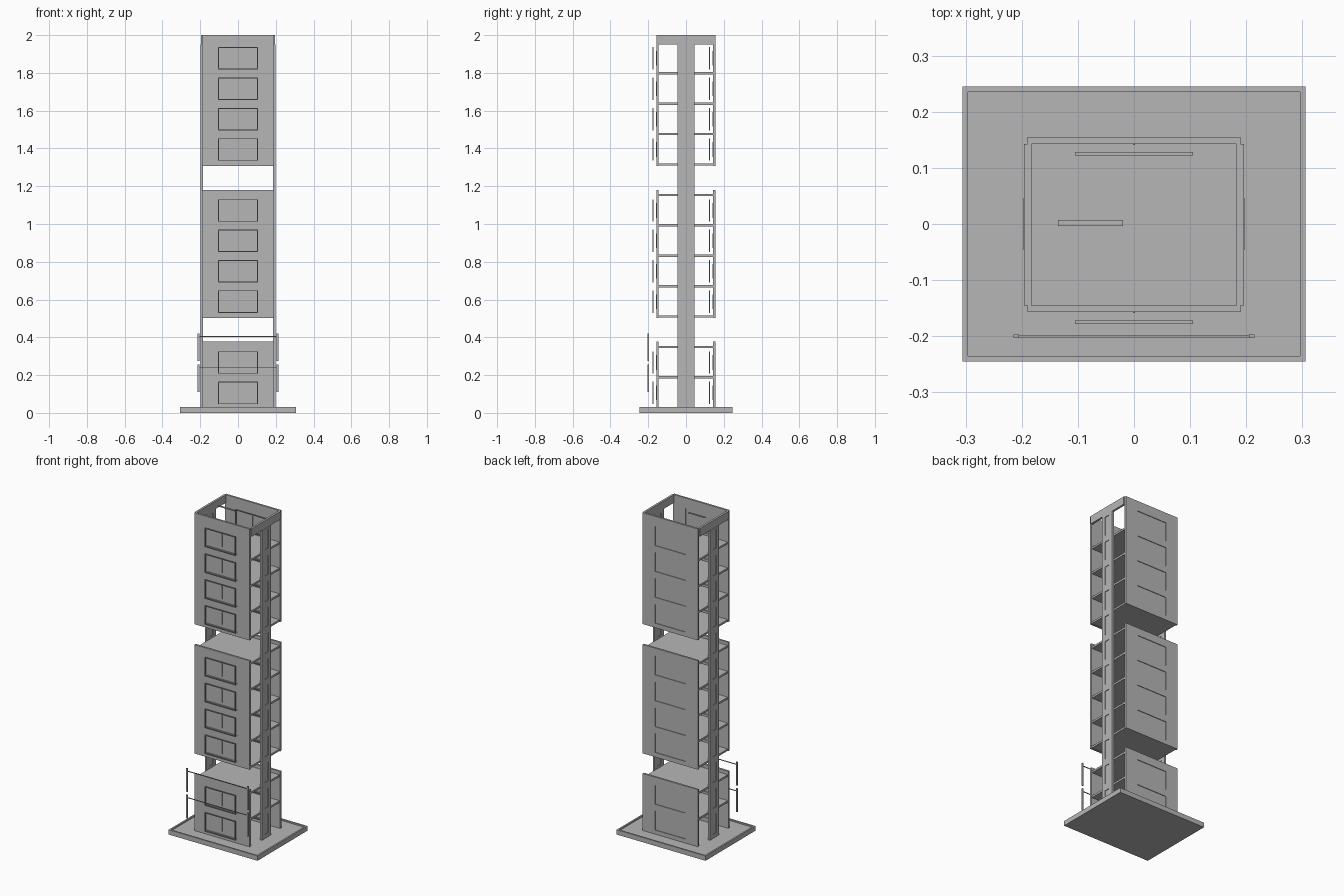
import bpy, bmesh
from math import radians
from mathutils import Matrix, Vector

cube = bpy.data.objects.get("Cube")
if cube:
    bpy.data.objects.remove(cube)

GREY = (0.47, 0.47, 0.47, 1)
grey = bpy.data.materials.new("concrete grey")
grey.use_nodes = True
grey.diffuse_color = GREY
grey.node_tree.nodes["Principled BSDF"].inputs["Base Color"].default_value = GREY

STOREY = 0.161
BASE_TOP = 0.03
SILL, HEAD = 0.02, 0.138      # opening limits above each floor
WALL = 0.012


def floor_z(i):
    return BASE_TOP - 0.003 + i * STOREY


def finish(name, bm, matrix=None):
    bmesh.ops.recalc_face_normals(bm, faces=bm.faces)
    mesh = bpy.data.meshes.new(name)
    bm.to_mesh(mesh)
    bm.free()
    mesh.materials.append(grey)
    obj = bpy.data.objects.new(name, mesh)
    if matrix:
        obj.matrix_world = matrix
    bpy.context.collection.objects.link(obj)
    return obj


def add_box(bm, x, y, z):
    lo, hi = Vector((x[0], y[0], z[0])), Vector((x[1], y[1], z[1]))
    m = Matrix.Translation((lo + hi) / 2) @ Matrix.Diagonal((*(hi - lo), 1))
    bmesh.ops.create_cube(bm, size=1, matrix=m)


def boxes(name, specs):
    bm = bmesh.new()
    for spec in specs:
        add_box(bm, *spec)
    return finish(name, bm)


def panel(name, half, opening, z0, z1, floors, thick, matrix):
    """Upright slab with a shallow recess on both sides at every floor."""
    xs = [-half, -opening, opening, half]
    zs = [z0] + [floor_z(i) + h for i in floors for h in (SILL, HEAD)] + [z1]
    bm = bmesh.new()
    grid = [[bm.verts.new((x, -thick / 2, z)) for x in xs] for z in zs]
    for low, high in zip(grid, grid[1:]):
        for k in range(3):
            bm.faces.new((low[k], low[k + 1], high[k + 1], high[k]))
    made = bmesh.ops.extrude_face_region(bm, geom=bm.faces[:])["geom"]
    verts = [g for g in made if isinstance(g, bmesh.types.BMVert)]
    bmesh.ops.translate(bm, verts=verts, vec=(0, thick, 0))
    bmesh.ops.recalc_face_normals(bm, faces=bm.faces)
    panes = []
    for f in bm.faces:
        c = f.calc_center_median()
        in_band = any(floor_z(i) + SILL < c.z < floor_z(i) + HEAD for i in floors)
        if abs(f.normal.y) > 0.9 and abs(c.x) < 0.001 and in_band:
            panes.append(f)
    for f in bmesh.ops.extrude_discrete_faces(bm, faces=panes)["faces"]:
        bmesh.ops.translate(bm, verts=f.verts[:], vec=f.normal * -0.004)
    return finish(name, bm, matrix)


def window_frames(name, y, floors):
    """Thin surround standing off the wall, with a short centre mullion."""
    w, t = 0.105, 0.004
    bm = bmesh.new()
    for i in floors:
        a, b = floor_z(i) + SILL, floor_z(i) + HEAD
        ring_y = (y - 0.021, y - 0.015)
        for z in (a, b - t):
            add_box(bm, (-w, w), ring_y, (z, z + t))
        for x in (-w, w - t):
            add_box(bm, (x, x + t), ring_y, (a + t, b - t))
        add_box(bm, (-0.002, 0.002), (y - 0.002, y + 0.006), (a + 0.02, b - 0.02))
    return finish(name, bm)


# Base tray with a raised rim
X, Y, RIM = 0.306, 0.245, 0.01
boxes("base_plate", [((-X, X), (-Y, Y), (0, 0.022))])
boxes("base_rim",
      [((-X, X), (s, s + RIM), (0.022, BASE_TOP)) for s in (-Y, Y - RIM)]
      + [((s, s + RIM), (RIM - Y, Y - RIM), (0.022, BASE_TOP)) for s in (-X, X - RIM)])

# Stacked blocks: name, wall bottom, wall top, window floors, slab floors
BLOCKS = [("lower", 0.022, 0.377, range(0, 2), range(1, 3)),
          ("middle", 0.502, 1.18, range(3, 7), range(3, 8)),
          ("upper", 1.307, 2.0, range(8, 12), range(8, 12))]
FRONT, BACK = -0.151, 0.149
for name, z0, z1, windows, slabs in BLOCKS:
    for side, y in (("front", FRONT), ("back", BACK)):
        panel(f"{name}_{side}_wall", 0.19, 0.105, z0, z1, windows, WALL,
              Matrix.Translation((0, y, 0)))
        window_frames(f"{name}_{side}_window_frames", y - WALL / 2, windows)
    boxes(f"{name}_floor_slabs",
          [((-0.186, 0.186), (FRONT + WALL / 2, BACK - WALL / 2),
            (max(z0, floor_z(i) - 0.006), floor_z(i) + 0.006)) for i in slabs])

# Side columns with a recessed light per storey
for side, x in (("right", 0.191), ("left", -0.191)):
    panel(f"{side}_column", 0.045, 0.018, 0.022, 1.95, range(12), 0.013,
          Matrix.Translation((x, 0, 0)) @ Matrix.Rotation(radians(90), 4, "Z"))

# Side parapets closing the top, and the thin plate level with it
boxes("side_parapets", [((x - 0.0065, x + 0.0065), (-0.145, 0.143), (1.95, 2.0))
                        for x in (-0.1895, 0.1895)])
boxes("roof_plate", [((-0.135, -0.02), (-0.004, 0.007), (1.996, 2.0))])

# Free-standing front rails: a bar between two short uprights, twice
rails = []
for z in (0.11, 0.275):
    rails.append(((-0.207, 0.207), (-0.202, -0.198), (z + 0.127, z + 0.131)))
    for s in (-0.21, 0.21):
        rails.append(((s - 0.005, s + 0.005), (-0.203, -0.197), (z, z + 0.146)))
boxes("front_rails", rails)
